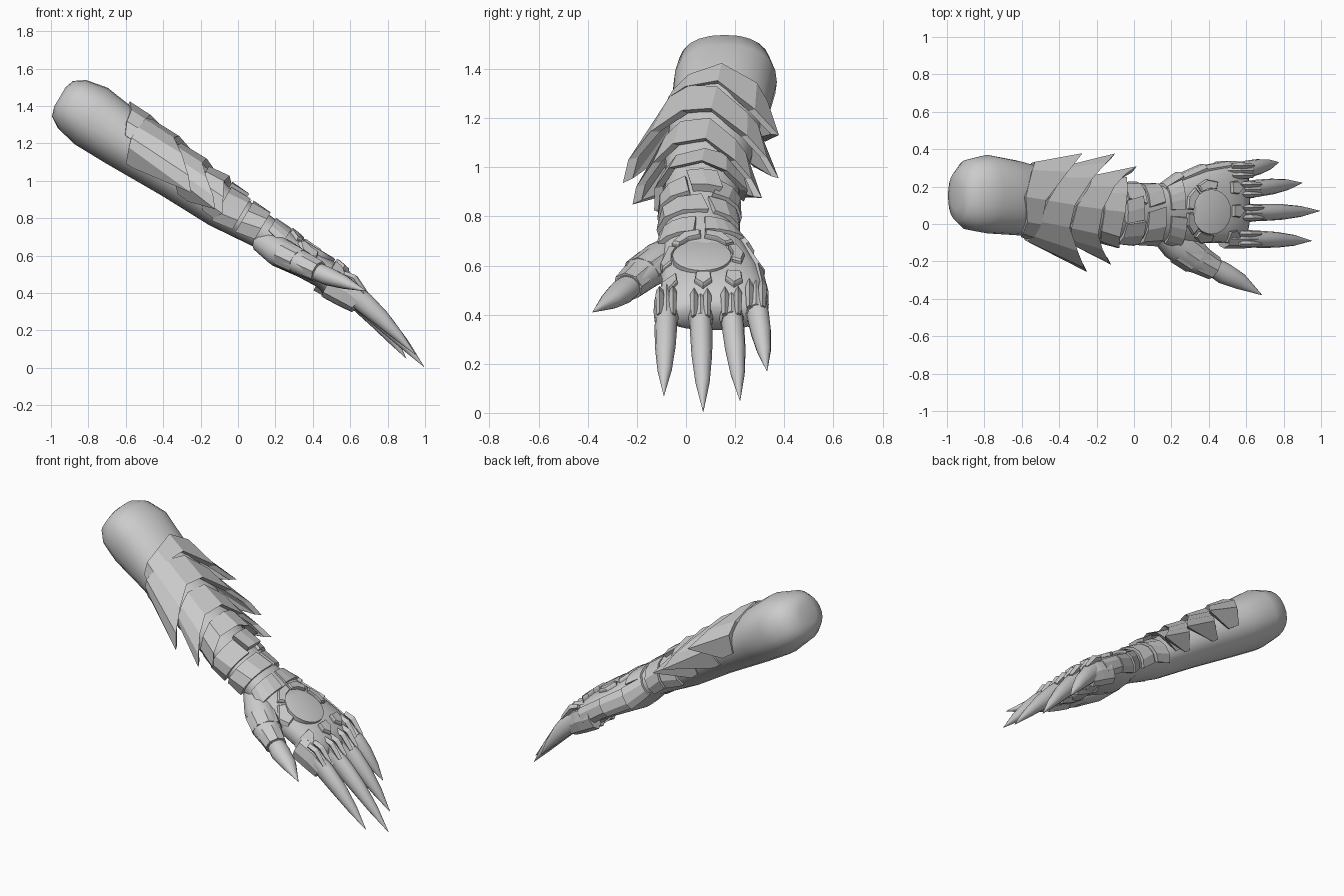
import bpy, bmesh
from math import sin, cos, pi, radians, copysign
from mathutils import Vector

# Local frame of the sloping arm: s along the arm, y sideways, h up from its axis
O, D, N = Vector((-.9, 0, 1.37)), Vector((.861, 0, -.508)), Vector((.508, 0, .861))

# Arm and palm sections: s, centre y, half width, top h, bottom h, roundness power
SEC = [(-.085, .15, .07, .1, -.02, 2), (-.068, .15, .135, .15, -.07, 2.2),
       (-.01, .157, .188, .19, -.108, 2.3), (.11, .16, .21, .213, -.137, 2.3),
       (.3, .14, .2, .187, -.14, 2.1), (.65, .09, .175, .14, -.137, 2),
       (.95, .06, .15, .085, -.144, 2), (1.22, .052, .145, .065, -.122, 2.2),
       (1.35, .075, .18, .05, -.158, 2.4), (1.5, .1, .203, .035, -.14, 2.6),
       (1.62, .11, .21, .03, -.135, 2.6), (1.71, .11, .205, .015, -.165, 2.6),
       (1.77, .11, .185, -.015, -.155, 2.6), (1.79, .11, .16, -.04, -.13, 2.6)]


def local(s, y, h):
    return O + D * s + N * h + Vector((0, y, 0))


def section(s):
    s = min(max(s, SEC[0][0]), SEC[-1][0])
    for a, b in zip(SEC, SEC[1:]):
        if s <= b[0]:
            t = (s - a[0]) / (b[0] - a[0])
            return [u + (v - u) * t for u, v in zip(a[1:], b[1:])]
    return list(SEC[-1][1:])


def skin(s, deg, lift=1.0):
    cy, ry, top, bot, p = section(s)
    c, k = cos(radians(deg)), sin(radians(deg))
    f = lambda v: copysign(abs(v) ** (2 / p), v)
    return local(s, cy + lift * ry * f(c), (top + bot) / 2 + lift * (top - bot) / 2 * f(k))


def dorsal(s, y, up):
    cy, ry, top, bot, p = section(s)
    q = min(abs((y - cy) / ry), 1)
    return local(s, y, (top + bot) / 2 + (top - bot) / 2 * (1 - q ** p) ** (1 / p) + up)


def loft(name, rings, smooth=None):
    bm = bmesh.new()
    vs = [[bm.verts.new(p) for p in r] for r in rings]
    n = len(vs[0])
    for a, b in zip(vs, vs[1:]):
        for i in range(n):
            bm.faces.new((a[i], a[(i + 1) % n], b[(i + 1) % n], b[i]))
    bm.faces.new(vs[0])
    bm.faces.new(vs[-1])
    bmesh.ops.recalc_face_normals(bm, faces=bm.faces)
    me = bpy.data.meshes.new(name)
    bm.to_mesh(me)
    bm.free()
    if smooth:
        me.polygons.foreach_set("use_smooth", [True] * len(me.polygons))
        me.set_sharp_from_angle(angle=radians(smooth))
    ob = bpy.data.objects.new(name, me)
    bpy.context.collection.objects.link(ob)
    return ob


def plate(name, rows):
    # flared shell: every row is angle, back edge s, front edge s, back lift, front lift
    loft(name, [[skin(sb, a, lb), skin(sf, a, lf), skin(sf - .025, a, max(lf - .25, .95)),
                 skin(sb, a, .93)] for a, sb, sf, lb, lf in rows])


def panel(name, a0, a1, s0, s1, lift, skew=0, n=4):
    # band segment hugging the arm, its ends slanted by skew degrees
    rows = []
    for i in range(n + 1):
        a = a0 + (a1 - a0) * i / n
        rows.append([skin(s0, a, lift), skin(s1, a + skew, lift + .04),
                     skin(s1, a + skew, .93), skin(s0, a, .93)])
    loft(name, rows)


def patch(name, outline, up=.02):
    # flat armour piece on the back of the hand, outlined in (s, y)
    m = [sum(p[k] for p in outline) / len(outline) for k in (0, 1)]
    inset = [(m[0] + (s - m[0]) * .88, m[1] + (y - m[1]) * .88) for s, y in outline]
    loft(name, [[dorsal(s, y, -.03) for s, y in outline],
                [dorsal(s, y, up * .6) for s, y in outline],
                [dorsal(s, y, up) for s, y in inset]])


def tube(name, pts, sides=12, smooth=40):
    # path rows: x, y, z, half width, half height
    P = [Vector(p[:3]) for p in pts]
    rings = []
    for i, p in enumerate(pts):
        t = (P[min(i + 1, len(P) - 1)] - P[max(i - 1, 0)]).normalized()
        side = t.cross(Vector((0, 0, 1))).normalized()
        up = side.cross(t)
        rings.append([P[i] + side * p[3] * cos(2 * pi * k / sides)
                      + up * p[4] * sin(2 * pi * k / sides) for k in range(sides)])
    loft(name, rings, smooth)


# Bare arm and palm
loft("arm", [[skin(s[0], k * 15) for k in range(24)] for s in SEC], 65)

# Overlapping swept forearm plates
plate("upper_plate", [(-8, .41, .50, 1.06, 1.14), (26, .37, .66, 1.15, 1.85), (48, .32, .54, 1.12, 1.42),
                      (90, .25, .38, 1.1, 1.18), (125, .28, .37, 1.1, 1.16), (152, .29, .36, 1.08, 1.18),
                      (174, .32, .36, 1.05, 1.1)])
plate("large_plate", [(-22, .58, .63, 1.06, 1.12), (17, .58, .90, 1.22, 2.12), (30, .55, .82, 1.2, 1.85),
                      (48, .52, .71, 1.14, 1.45), (90, .40, .57, 1.1, 1.24), (122, .36, .55, 1.12, 1.26),
                      (150, .355, .63, 1.16, 1.55), (172, .355, .72, 1.16, 1.9),
                      (187, .37, .78, 1.12, 2.05), (218, .40, .44, 1.05, 1.08)])
plate("middle_plate", [(-22, .80, .85, 1.06, 1.14), (20, .77, 1.04, 1.18, 1.8), (33, .74, .95, 1.16, 1.65),
                       (52, .70, .86, 1.12, 1.36), (90, .60, .76, 1.08, 1.28), (128, .58, .75, 1.1, 1.3),
                       (153, .61, .81, 1.14, 1.46), (173, .64, .89, 1.14, 1.75),
                       (187, .66, .935, 1.12, 1.86), (215, .72, .79, 1.05, 1.1)])
plate("lower_plate", [(-10, .88, .92, 1.06, 1.15), (25, .84, .98, 1.12, 1.42), (60, .80, .94, 1.1, 1.38),
                      (90, .79, .91, 1.1, 1.4), (130, .79, .90, 1.1, 1.36), (160, .82, .94, 1.1, 1.34),
                      (190, .85, .98, 1.1, 1.28), (215, .88, .95, 1.05, 1.1)])

# Segmented wrist bands
panel("wrist_band_a_left", -35, 62, .97, 1.08, 1.12, 10)
panel("wrist_band_a_top", 70, 108, .94, 1.05, 1.28, -8, 2)
panel("wrist_band_a_right", 112, 222, .95, 1.07, 1.14, -8)
panel("wrist_band_b_left", -25, 78, 1.10, 1.20, 1.12, -10)
panel("wrist_band_b_right", 88, 218, 1.09, 1.20, 1.15, -10)

# Hand cuff and outer side guard
panel("hand_cuff_left", 30, 84, 1.24, 1.33, 1.1, 5)
panel("hand_cuff_right", 94, 168, 1.24, 1.34, 1.1, 5)
for i, (s0, s1) in enumerate([(1.235, 1.35), (1.35, 1.5), (1.5, 1.66)]):
    panel(f"hand_side_guard_{i}", -32, 30, s0, s1, 1.06 if i else 1.1, 0, 3)

# Round disc on the back of the hand, ringed by sector plates
disc = lambda r, a: (1.505 + r * cos(radians(a)), .065 + r * sin(radians(a)))
loft("hand_disc", [[local(*disc(r, k * 15), h) for k in range(24)]
                   for r, h in ((.12, -.03), (.12, .041), (.11, .044))], 30)
for i in range(4):
    a0, a1 = 76 + i * 53, 122 + i * 53
    am = (a0 + a1) / 2
    patch(f"disc_surround_{i}", [disc(.127, a0), disc(.127, am), disc(.127, a1),
                                 disc(.165, a1), disc(.175, am), disc(.165, a0)], .02)

# Clawed fingers: base y, tip xyz, base shift back along x
FINGERS = [(-.08, (.95, -.09, .07), 0), (.06, (.995, .07, .005), .01),
           (.185, (.9, .22, .05), 0), (.285, (.775, .33, .17), -.04)]
for i, (y, tip, dx) in enumerate(FINGERS):
    dz = -.75 * dx
    b, T = Vector((.6 + dx, y, .41 + dz)), Vector(tip)
    at = lambda t, bow: b.lerp(T, t) + Vector((.006, 0, .01)) * bow
    tube(f"finger_base_{i}", [(.48 + dx, y, .455 + dz, .05, .08), (.57 + dx, y, .41 + dz, .052, .083),
                              (.64 + dx, y, .36 + dz, .046, .068)], 8, None)
    rows = [(0, 0, .044, .055), (.2, .6, .046, .056), (.45, 1, .042, .046),
            (.72, .7, .029, .028), (1, 0, .001, .001)]
    tube(f"finger_claw_{i}", [(*at(t, w), rx, rz) for t, w, rx, rz in rows])
    # paired knuckle bars and a pointed plate behind them
    for k in (-1, 1):
        x0, yy = .565 + dx, y + k * .027
        tube(f"knuckle_bar_{i}_{k}", [(x0, yy, .50 + dz, .014, .018), (x0 + .05, yy, .48 + dz, .017, .022),
                                      (x0 + .11, yy, .40 + dz, .012, .015)], 4, None)
    if i < 3:
        s, yc = 1.665 + dx, y + .01
        patch(f"knuckle_plate_{i}", [(s - .035, yc - .03), (s - .035, yc + .03), (s + .01, yc + .035),
                                     (s + .045, yc), (s + .01, yc - .035)], .024)

# Thumb: root, armour bands and claw
tube("thumb_root", [(.12, -.02, .68, .06, .06), (.22, -.1, .62, .09, .08), (.32, -.175, .57, .088, .07),
                    (.43, -.235, .51, .058, .055)], 12)
tube("thumb_band_a", [(.25, -.125, .605, .095, .076), (.33, -.182, .566, .09, .072)], 8, None)
tube("thumb_band_b", [(.35, -.192, .555, .078, .066), (.43, -.237, .515, .066, .06)], 8, None)
tube("thumb_claw", [(.41, -.222, .52, .05, .05), (.48, -.263, .49, .058, .05), (.57, -.308, .457, .044, .036),
                    (.685, -.38, .41, .001, .001)])
